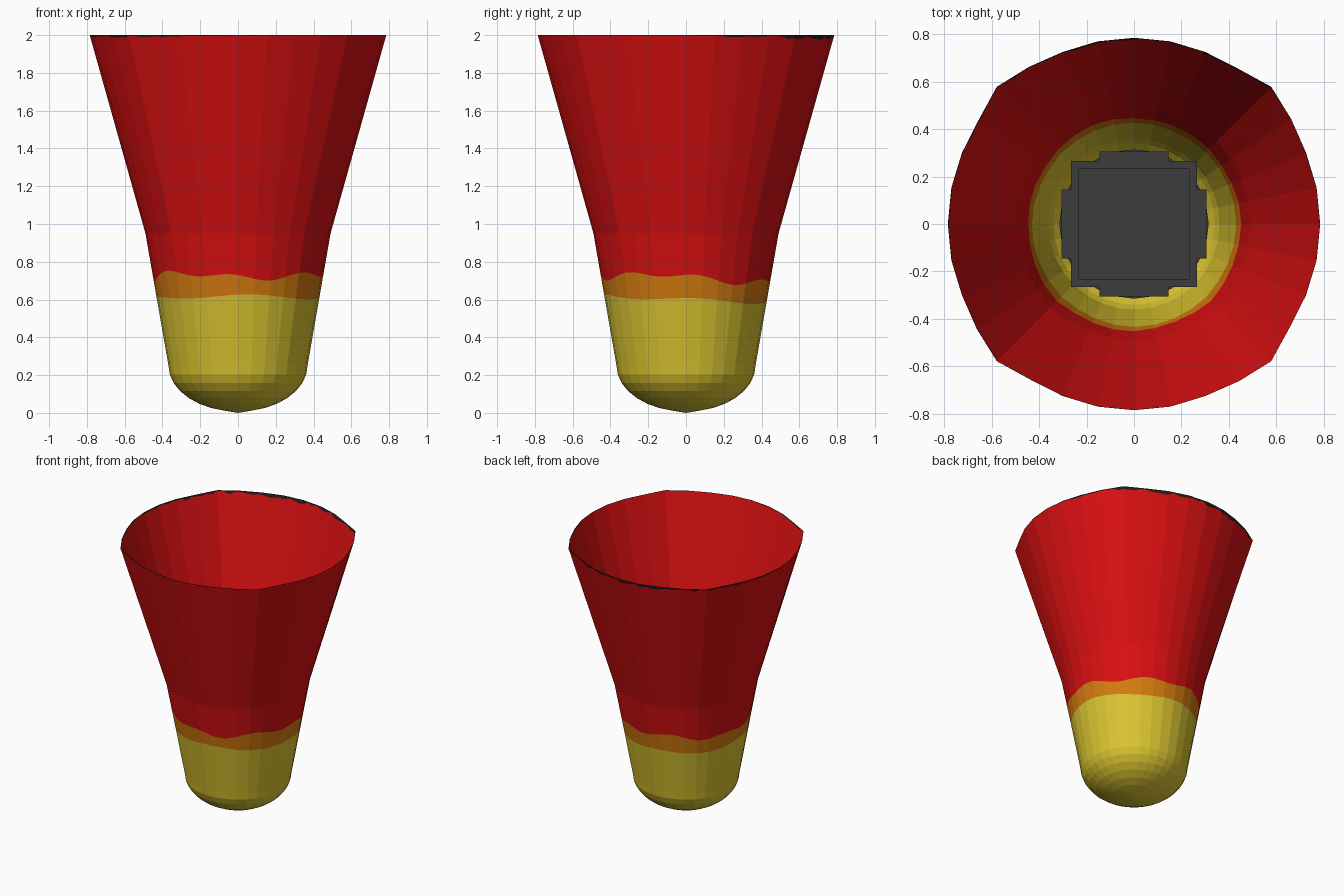
import bpy, bmesh, math, random

if "Cube" in bpy.data.objects:
    bpy.data.objects.remove(bpy.data.objects["Cube"])
random.seed(4)


def material(name, rgb):
    m = bpy.data.materials.new(name)
    m.diffuse_color = (*rgb, 1)
    m.use_nodes = True
    m.node_tree.nodes["Principled BSDF"].inputs["Base Color"].default_value = m.diffuse_color
    return m


red = material("red", (0.70, 0.005, 0.006))
orange = material("orange", (0.66, 0.20, 0.005))
yellow = material("yellow", (0.70, 0.55, 0.030))
charcoal = material("charcoal", (0.018, 0.012, 0.012))
grey = material("dark grey", (0.045, 0.045, 0.045))

SIDES, SUB = 32, 4
COLS = SIDES * SUB
PROFILE = [(0.25, 0.368), (0.95, 0.49), (2.0, 0.785)]


def lerp_profile(z):
    for (z0, r0), (z1, r1) in zip(PROFILE, PROFILE[1:]):
        if z <= z1 + 1e-6:
            return r0 + (r1 - r0) * (z - z0) / (z1 - z0)
    return PROFILE[-1][1]


def corner(i, z):
    # the skirt bulges slightly at its four diagonal seams
    i %= SIDES
    a = 2 * math.pi * i / SIDES
    bulge = {4: 0.042, 3: 0.015, 5: 0.004}.get(i % 8, 0) * max(0, min(1, (z - 0.3) / 1.7))
    r = lerp_profile(z) * (1 + bulge)
    return r * math.cos(a), r * math.sin(a)


def wall_point(k, z):
    # points between corners lie on the flat facet
    i, t = k // SUB, (k % SUB) / SUB
    (x0, y0), (x1, y1) = corner(i, z), corner(i + 1, z)
    return x0 + (x1 - x0) * t, y0 + (y1 - y0) * t, z


def wave(a, base):
    return base + 0.016 * math.sin(3 * a + 2.5) + 0.014 * math.sin(7 * a + 0.5) - 0.015 * math.sin(a)


def soft(a, base):
    return base + 0.009 * math.sin(4 * a + 1) - 0.018 * math.sin(a)


# Skirt and rounded nose: one open shell coloured in wavy bands
bm = bmesh.new()
rings = []
for j in range(1, 8):
    t = math.pi / 2 * j / 8
    k_r, z = math.sin(t), 0.25 - 0.243 * math.cos(t)
    ring = []
    for k in range(COLS):
        x, y, _ = wall_point(k, 0.25)
        ring.append(bm.verts.new((x * k_r, y * k_r, z)))
    rings.append(ring)
nose_rings = len(rings)
chips = []
for k in range(COLS):
    a = 2 * math.pi * k / COLS
    back = max(0, math.sin(a))
    side = max(0, math.cos(a - math.radians(190))) * 0.3
    chips.append(0.003 + 0.038 * (0.7 * back + side) * random.random())
for level in range(6):
    ring = []
    for k in range(COLS):
        a = 2 * math.pi * k / COLS
        z = (0.25, soft(a, 0.60), wave(a, 0.715), 0.95, 2 - chips[k], 2.0)[level]
        ring.append(bm.verts.new(wall_point(k, z)))
    rings.append(ring)
tip = bm.verts.new((0, 0, 0))
for k in range(COLS):
    bm.faces.new((tip, rings[0][(k + 1) % COLS], rings[0][k])).material_index = 2
for n, (lo, hi) in enumerate(zip(rings, rings[1:])):
    index = 2 if n <= nose_rings else (1 if n == nose_rings + 1 else (3 if n == len(rings) - 2 else 0))
    for k in range(COLS):
        k2 = (k + 1) % COLS
        bm.faces.new((lo[k], lo[k2], hi[k2], hi[k])).material_index = index
me = bpy.data.meshes.new("skirt_and_nose")
bm.to_mesh(me)
bm.free()
for m in (red, orange, yellow, charcoal):
    me.materials.append(m)
bpy.context.collection.objects.link(bpy.data.objects.new("skirt_and_nose", me))


# Inner core: square block, four side tabs, octagonal cap
def block(name, x, y, z0, z1):
    bpy.ops.mesh.primitive_cube_add(size=1, location=(0, 0, (z0 + z1) / 2))
    o = bpy.context.object
    o.name = name
    o.scale = (2 * x, 2 * y, z1 - z0)
    o.data.materials.append(grey)


def disc(name, sides, r, z0, z1):
    bpy.ops.mesh.primitive_cylinder_add(vertices=sides, radius=r, depth=z1 - z0,
                                        location=(0, 0, (z0 + z1) / 2))
    bpy.context.object.name = name
    bpy.context.object.data.materials.append(grey)


block("core_block", 0.265, 0.265, 0.295, 0.37)
block("core_top_panel", 0.235, 0.235, 0.36, 0.378)
block("core_tabs_side", 0.306, 0.146, 0.28, 0.368)
block("core_tabs_front_back", 0.146, 0.306, 0.28, 0.368)
disc("core_base", 24, 0.315, 0.25, 0.285)
disc("core_cap_rim", 8, 0.20, 0.37, 0.384)
disc("core_cap", 8, 0.185, 0.37, 0.39)
